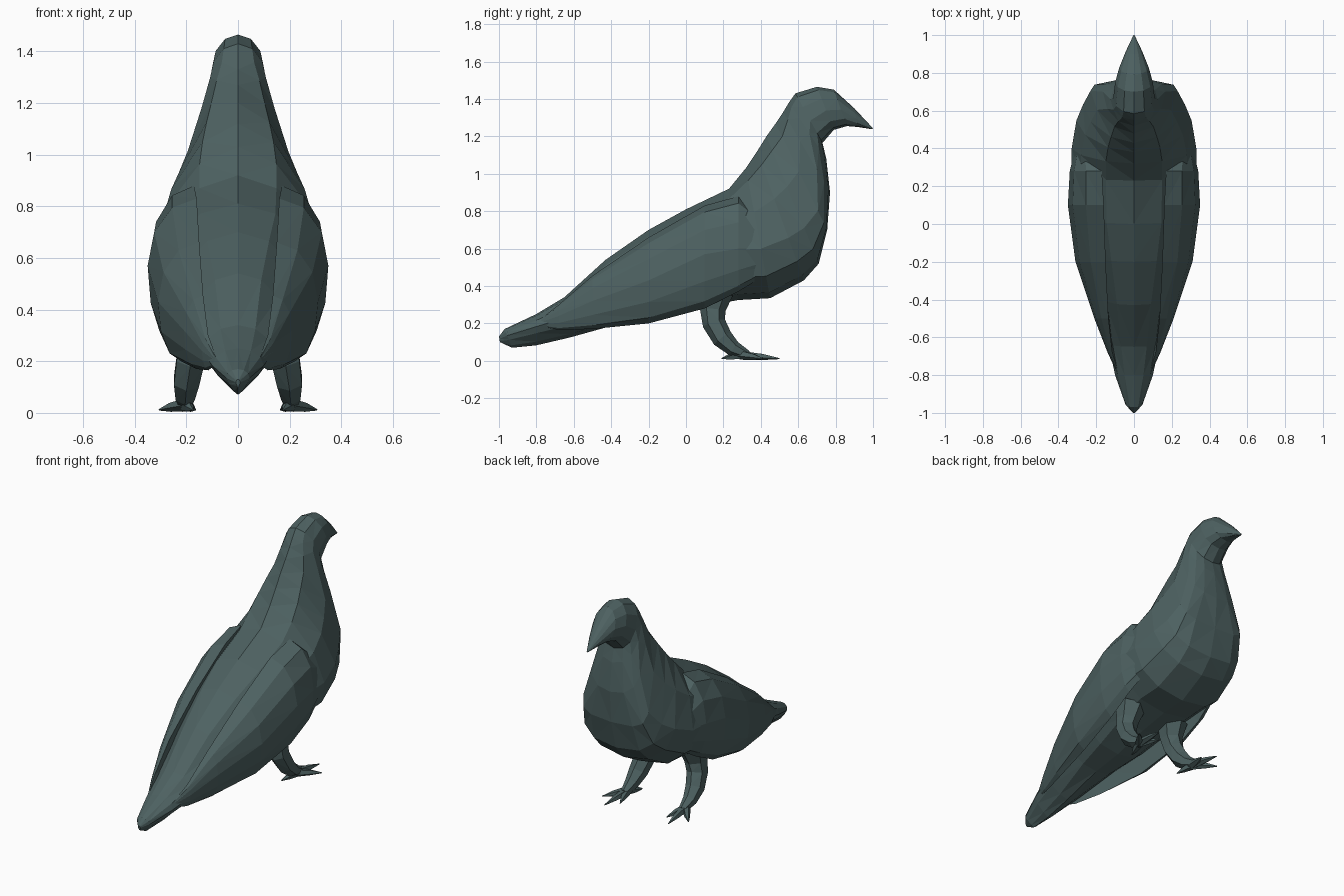
import bpy, bmesh, math
from mathutils import Vector

if "Cube" in bpy.data.objects:
    bpy.data.objects.remove(bpy.data.objects["Cube"])

slate = bpy.data.materials.new("slate")
slate.diffuse_color = (0.075, 0.12, 0.12, 1)
slate.use_nodes = True
slate.node_tree.nodes["Principled BSDF"].inputs["Base Color"].default_value = slate.diffuse_color


def loft(name, rings, mirror=False):
    """Skin a list of equal-length point rings, cap both ends."""
    bm = bmesh.new()
    loops = [[bm.verts.new(p) for p in ring] for ring in rings]
    n = len(loops[0])
    for a, b in zip(loops, loops[1:]):
        for i in range(n):
            j = (i + 1) % n
            bm.faces.new((a[i], a[j], b[j], b[i]))
    bm.faces.new(loops[0])
    bm.faces.new(loops[-1])
    bmesh.ops.remove_doubles(bm, verts=bm.verts, dist=0.0005)
    bmesh.ops.triangulate(bm, faces=bm.faces)
    bmesh.ops.recalc_face_normals(bm, faces=bm.faces)
    mesh = bpy.data.meshes.new(name)
    bm.to_mesh(mesh)
    bm.free()
    mesh.materials.append(slate)
    ob = bpy.data.objects.new(name, mesh)
    bpy.context.collection.objects.link(ob)
    if mirror:
        ob.modifiers.new("mirror", 'MIRROR')
    return ob


def body_ring(top, bottom, width, mid=0.45, low=0.85, sides=12):
    """Section spanning a top and a bottom (y, z) point; low < 1 is boxy below, > 1 keeled."""
    t, b = Vector((0, *top)), Vector((0, *bottom))
    c = b.lerp(t, mid)
    high = 1.15 if 0 < top[0] < 0.5 else 1.0    # sloping shoulders
    ring = []
    for i in range(sides):
        a = 2 * math.pi * i / sides
        s, k = math.sin(a), math.cos(a)
        power = high if k > 0 else low
        x = width * math.copysign(abs(s) ** power, s) if i % (sides // 2) else 0
        p = c.lerp(t if k > 0 else b, abs(k) ** power if abs(k) > 1e-6 else 0)
        ring.append(p + Vector((x, 0, 0)))
    return ring


def tube(name, path, sides=6):
    """Tapering limb through (x, y, z, radius) points, mirrored."""
    pts = [Vector(p[:3]) for p in path]
    rings = []
    for i, p in enumerate(pts):
        d = (pts[min(i + 1, len(pts) - 1)] - pts[max(i - 1, 0)]).normalized()
        u = d.cross(Vector((1, 0, 0))).normalized()
        v = d.cross(u)
        rings.append([p + path[i][3] * (u * math.cos(a) + v * math.sin(a))
                      for a in (2 * math.pi * k / sides for k in range(sides))])
    return loft(name, rings, mirror=True)


# Body in one skin, tail to beak: top, bottom, half width, widest height, squareness
tail = [
    ((-1, .13), (-.995, .10), .008, .6, 1.4),
    ((-.97, .17), (-.93, .07), .045, .65, 1.5),
    ((-.8, .25), (-.8, .083), .10, .6, 1.5),
    ((-.65, .34), (-.62, .125), .135, .5, 1.3),
    ((-.43, .54), (-.35, .20), .18),
]
trunk = [
    ((-.2, .70), (-.15, .23), .24),
    ((0, .81), (.08, .29), .29),
    ((.23, .92), (.28, .325), .33),
    ((.32, 1.03), (.45, .335), .33, .38),
    ((.38, 1.12), (.63, .43), .305, .33),
    ((.43, 1.2), (.71, .52), .27, .28, .75),
    ((.48, 1.27), (.755, .7), .23, .18, .65),
]
head = [
    ((.52, 1.33), (.77, .9), .165, .28),
    ((.55, 1.38), (.75, 1.08), .125),
    ((.585, 1.43), (.73, 1.165), .11),
    ((.7, 1.465), (.79, 1.235), .10),
    ((.79, 1.45), (.86, 1.255), .078),
    ((.9, 1.35), (.92, 1.25), .045),
    ((1, 1.243), (.995, 1.238), .004),
]
loft("body", [body_ring(*s) for s in tail + trunk + head])


# Folded wings: y, top edge, outermost point and bottom edge as (x, z)
def wing_ring(y, top, out, low):
    (tx, tz), (ox, oz), (bx, bz) = top, out, low

    def arc(ex, ez, a):
        return (ex + (ox - ex) * math.cos(a), y, oz + (ez - oz) * math.sin(a))
    angles = [math.radians(d) for d in (90, 60, 30, 0)]
    return ([arc(tx, tz, a) for a in angles]
            + [arc(bx, bz, a) for a in reversed(angles[:3])]
            + [((tx + bx) / 2 - .02, y, oz)])


loft("wings", [wing_ring(*s) for s in (
    (.46, (.22, .72), (.295, .60), (.25, .48)),
    (.28, (.17, .88), (.34, .60), (.27, .37)),
    (.10, (.16, .83), (.35, .57), (.26, .28)),
    (-.20, (.15, .66), (.31, .43), (.22, .20)),
    (-.50, (.135, .455), (.21, .32), (.16, .17)),
    (-.68, (.115, .30), (.14, .24), (.115, .165)),
    (-.80, (.08, .205), (.085, .20), (.08, .19)),
)], mirror=True)

# Legs
tube("legs", [
    (.16, .16, .37, .095),
    (.17, .143, .27, .068),
    (.185, .15, .20, .062),
    (.20, .195, .12, .056),
    (.205, .255, .065, .042),
    (.205, .33, .030, .024),
])

# Toes: one long middle toe, two side toes and a hind toe
for label, x, y in (("middle", .225, .50), ("outer", .305, .41),
                    ("inner", .165, .43), ("hind", .175, .19)):
    mx, my = .205 + (x - .205) * .55, .30 + (y - .30) * .55
    tube(label + "_toes", [
        (.205, .29, .032, .026),
        (mx, my, .022, .018),
        (x, y, .012, .003),
    ], sides=5)
